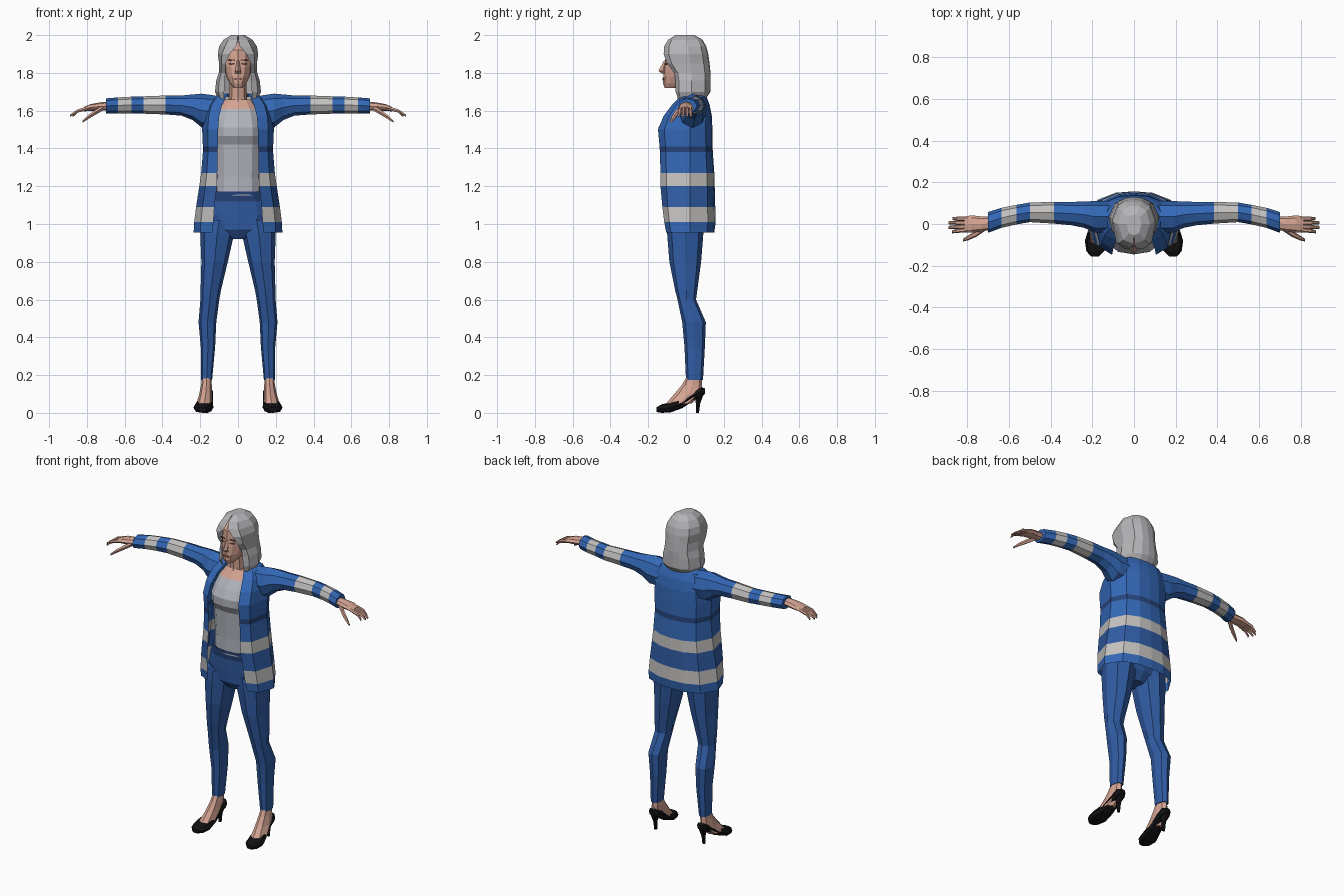
import bpy, bmesh, math
from mathutils import Vector


def material(name, rgb):
    m = bpy.data.materials.new(name)
    m.diffuse_color = (*rgb, 1)
    return m


BLUE = material("jacket blue", (0.034, 0.138, 0.47))
DENIM = material("denim blue", (0.03, 0.107, 0.37))
NAVY = material("navy", (0.02, 0.058, 0.20))
STRIPE = material("stripe grey", (0.55, 0.54, 0.53))
HAIR = material("hair grey", (0.46, 0.46, 0.48))
SHIRT = material("shirt grey", (0.45, 0.46, 0.51))
SKIN = material("skin", (0.66, 0.37, 0.29))
LIP = material("lip rose", (0.36, 0.15, 0.12))
BROWN = material("brow brown", (0.17, 0.10, 0.08))
BLACK = material("shoe black", (0.006, 0.006, 0.007))


def loft(name, rings, mats, closed=True, caps=True, mirror=False):
    """Skin a list of rings; mats is one material, or one per band."""
    if not isinstance(mats, list):
        mats = [mats] * (len(rings) - 1)
    palette = list(dict.fromkeys(mats))
    bm = bmesh.new()
    vs = [[bm.verts.new(p) for p in r] for r in rings]
    n = len(rings[0])
    for i, mat in enumerate(mats):
        for j in range(n if closed else n - 1):
            k = (j + 1) % n
            f = bm.faces.new((vs[i][j], vs[i][k], vs[i + 1][k], vs[i + 1][j]))
            f.material_index = palette.index(mat)
    if caps:
        bm.faces.new(vs[0][::-1]).material_index = palette.index(mats[0])
        bm.faces.new(vs[-1]).material_index = palette.index(mats[-1])
    bmesh.ops.recalc_face_normals(bm, faces=bm.faces)
    me = bpy.data.meshes.new(name)
    bm.to_mesh(me)
    bm.free()
    for m in palette:
        me.materials.append(m)
    ob = bpy.data.objects.new(name, me)
    bpy.context.collection.objects.link(ob)
    if mirror:
        ob.modifiers.new("Mirror", "MIRROR").use_mirror_merge = False
    return ob


def oval(c, u, v, n=8, p=1.0):
    """Oval around c with half axes u and v; p below 1 makes it boxier."""
    def pw(t):
        return math.copysign(abs(t) ** p, t) if abs(t) > 1e-6 else 0
    c, u, v = Vector(c), Vector(u), Vector(v)
    return [c + u * pw(math.cos(a)) + v * pw(math.sin(a))
            for a in (2 * math.pi * k / n for k in range(n))]


def level(z, xc, rx, yf, yb, n=8, p=1.0):
    """Horizontal ring between a front and a back depth."""
    return oval((xc, (yf + yb) / 2, z), (rx, 0, 0), (0, (yb - yf) / 2, 0), n, p)


def across(x, y, z, ry, rz, n=8):
    """Ring facing along x."""
    return oval((x, y, z), (0, ry, 0), (0, 0, rz), n)


def wrap(z, ex, ey, sx, sy, by):
    """Open ring from one front edge, round the back, to the other edge."""
    half = [(ex, ey), (ex * 0.35 + sx * 0.65, ey + 0.2 * (sy - ey)), (sx, sy),
            (0.76 * sx, sy + 0.7 * (by - sy)), (0.38 * sx, sy + 0.95 * (by - sy))]
    return ([Vector((x, y, z)) for x, y in half] + [Vector((0, by, z))]
            + [Vector((-x, y, z)) for x, y in reversed(half)])


# Open jacket with striped bands
jacket = [(.955, .135, -.105, .235, .02, .15), (1.01, .13, -.115, .232, .02, .157),
          (1.09, .125, -.125, .222, .02, .155), (1.20, .112, -.135, .205, .02, .152),
          (1.27, .11, -.135, .195, .02, .15), (1.38, .108, -.138, .186, .02, .142),
          (1.41, .107, -.14, .186, .02, .141), (1.50, .105, -.148, .19, .02, .14),
          (1.57, .10, -.12, .185, .03, .137), (1.63, .085, -.075, .17, .04, .125),
          (1.67, .065, -.035, .14, .045, .11), (1.692, .05, 0, .08, .045, .085)]
loft("jacket", [wrap(*r) for r in jacket],
     [BLUE, STRIPE, DENIM, STRIPE, BLUE, NAVY] + [BLUE] * 5, closed=False, caps=False)

# Striped sleeves
sleeve = [(.12, .035, 1.595, .075, .085), (.19, .035, 1.60, .075, .09),
          (.24, .045, 1.618, .063, .068), (.30, .05, 1.627, .056, .053),
          (.385, .054, 1.63, .052, .05), (.50, .056, 1.63, .047, .046),
          (.565, .045, 1.63, .047, .044), (.635, .03, 1.628, .048, .042),
          (.70, .008, 1.625, .05, .04)]
loft("sleeves", [across(*r) for r in sleeve],
     [BLUE] * 4 + [STRIPE, BLUE, STRIPE, BLUE], mirror=True)

# Hands: palm, four fingers, thumb
palm = [(.68, .004, 1.625, .03, .024), (.73, .0, 1.622, .036, .022),
        (.78, .0, 1.617, .042, .018), (.815, -.003, 1.608, .038, .012)]
loft("palms", [across(*r) for r in palm], SKIN, mirror=True)
for i, (y0, y1, tip) in enumerate([(.024, .026, .872), (.006, .006, .89),
                                   (-.012, -.016, .89), (-.028, -.038, .875)]):
    loft(f"fingers_{i + 1}", [across(.80, y0, 1.612, .011, .011, 6),
                              across(.85, (y0 + y1) / 2, 1.598, .010, .010, 6),
                              across(tip, y1, 1.573, .007, .006, 6)], SKIN, mirror=True)
loft("thumbs", [across(.715, -.015, 1.615, .018, .016, 6),
                across(.76, -.048, 1.588, .015, .015, 6),
                across(.795, -.066, 1.565, .012, .012, 6),
                across(.822, -.078, 1.543, .006, .007, 6)], SKIN, mirror=True)

# Shirt, with bare skin above the neckline
shirt = [(1.15, .125, -.112, .1), (1.25, .122, -.112, .1), (1.36, .125, -.118, .1),
         (1.42, .128, -.122, .1), (1.465, .13, -.146, .1), (1.51, .13, -.146, .1),
         (1.56, .12, -.118, .1), (1.61, .105, -.08, .09), (1.66, .07, -.04, .07)]
loft("shirt", [level(z, 0, rx, f, b, 12, 0.75) for z, rx, f, b in shirt],
     [SHIRT] * 7 + [SKIN])
loft("neck", [level(1.60, 0, .06, -.07, .06), level(1.66, 0, .047, -.045, .05),
              level(1.78, 0, .045, -.05, .05)], SKIN)

# Trousers: hips and legs
hips = [(.92, .04, -.06, .05), (.97, .14, -.096, .085), (1.05, .18, -.102, .11),
        (1.12, .165, -.107, .11), (1.172, .14, -.114, .1)]
loft("hips", [level(z, 0, rx, f, b, 12, 0.8) for z, rx, f, b in hips],
     [DENIM, DENIM, DENIM, NAVY])
leg = [(1.02, .10, .09, -.1, .1), (.95, .11, .09, -.1, .092), (.8, .124, .07, -.088, .08),
       (.65, .144, .054, -.058, .06), (.6, .149, .05, -.045, .053),
       (.48, .162, .047, -.02, .105), (.35, .159, .038, -.008, .1),
       (.175, .166, .029, 0, .09)]
loft("trouser_legs", [level(*r, 8, 0.85) for r in leg], DENIM, mirror=True)

# Feet and heeled shoes
foot = [(.20, .166, .025, .008, .082), (.15, .167, .028, -.02, .086),
        (.10, .171, .034, -.062, .085), (.05, .178, .042, -.105, .03)]
loft("feet", [level(*r) for r in foot], SKIN, mirror=True)
shoe = [(-.155, .187, .02, .005, .03), (-.13, .186, .043, 0, .045),
        (-.08, .183, .053, .003, .055), (-.02, .175, .042, .025, .076),
        (.04, .168, .035, .065, .118), (.08, .166, .034, .085, .136),
        (.10, .166, .018, .1, .13)]
loft("shoes", [oval((x, y, (lo + hi) / 2), (w, 0, 0), (0, 0, (hi - lo) / 2), 8, 0.7)
               for y, x, w, lo, hi in shoe], BLACK, mirror=True)
loft("shoe_heels", [level(.105, .166, .028, .04, .1, 6), level(.05, .166, .013, .05, .077, 6),
                    level(0, .166, .01, .052, .07, 6)], BLACK, mirror=True)

# Head
head = [(1.72, .024, -.112, -.03), (1.745, .044, -.122, .02), (1.78, .062, -.12, .05),
        (1.83, .072, -.117, .07), (1.87, .075, -.11, .08), (1.92, .07, -.106, .08),
        (1.96, .04, -.07, .05)]
loft("head", [level(z, 0, rx, f, b, 12) for z, rx, f, b in head], SKIN)
loft("nose", [level(1.865, 0, .006, -.116, -.10, 4), level(1.81, 0, .015, -.146, -.10, 4),
              level(1.797, 0, .016, -.128, -.10, 4)], SKIN)


def plate(name, mat, x, y, z, w, h, turn, mirror):
    """Thin painted strip on the face."""
    d = Vector((math.cos(turn), math.sin(turn), 0)) * w
    out = Vector((math.sin(turn), -math.cos(turn), 0)) * 0.004
    c, up = Vector((x, y, z)), Vector((0, 0, h))
    ring = [c - d - up * 0.3, c - up, c + d - up * 0.3, c + d + up * 0.3, c + up, c - d + up * 0.3]
    loft(name, [[p - out for p in ring], [p + out for p in ring]], mat, mirror=mirror)


plate("eyes", BROWN, .033, -.104, 1.848, .014, .005, .3, True)
plate("eyebrows", BROWN, .034, -.102, 1.868, .018, .004, .3, True)
plate("lips", LIP, 0, -.121, 1.768, .022, .007, 0, False)

# Long hair, parted over the face
hair = [(1.655, .075, -.04, .10, .02, .10), (1.70, .073, -.055, .122, .03, .13),
        (1.76, .07, -.055, .115, .03, .13), (1.80, .066, -.062, .102, .03, .13),
        (1.85, .066, -.10, .10, .02, .125), (1.90, .045, -.118, .107, .015, .118),
        (1.94, .01, -.116, .10, .01, .107), (1.975, .002, -.095, .077, 0, .088),
        (2.0, .001, -.055, .036, 0, .045)]
loft("hair", [wrap(*r) for r in hair], HAIR, closed=False, caps=False)
loft("hair_crown", [wrap(*hair[-1]), [p + Vector((0, 0, -.006)) for p in wrap(*hair[-1])]], HAIR)
